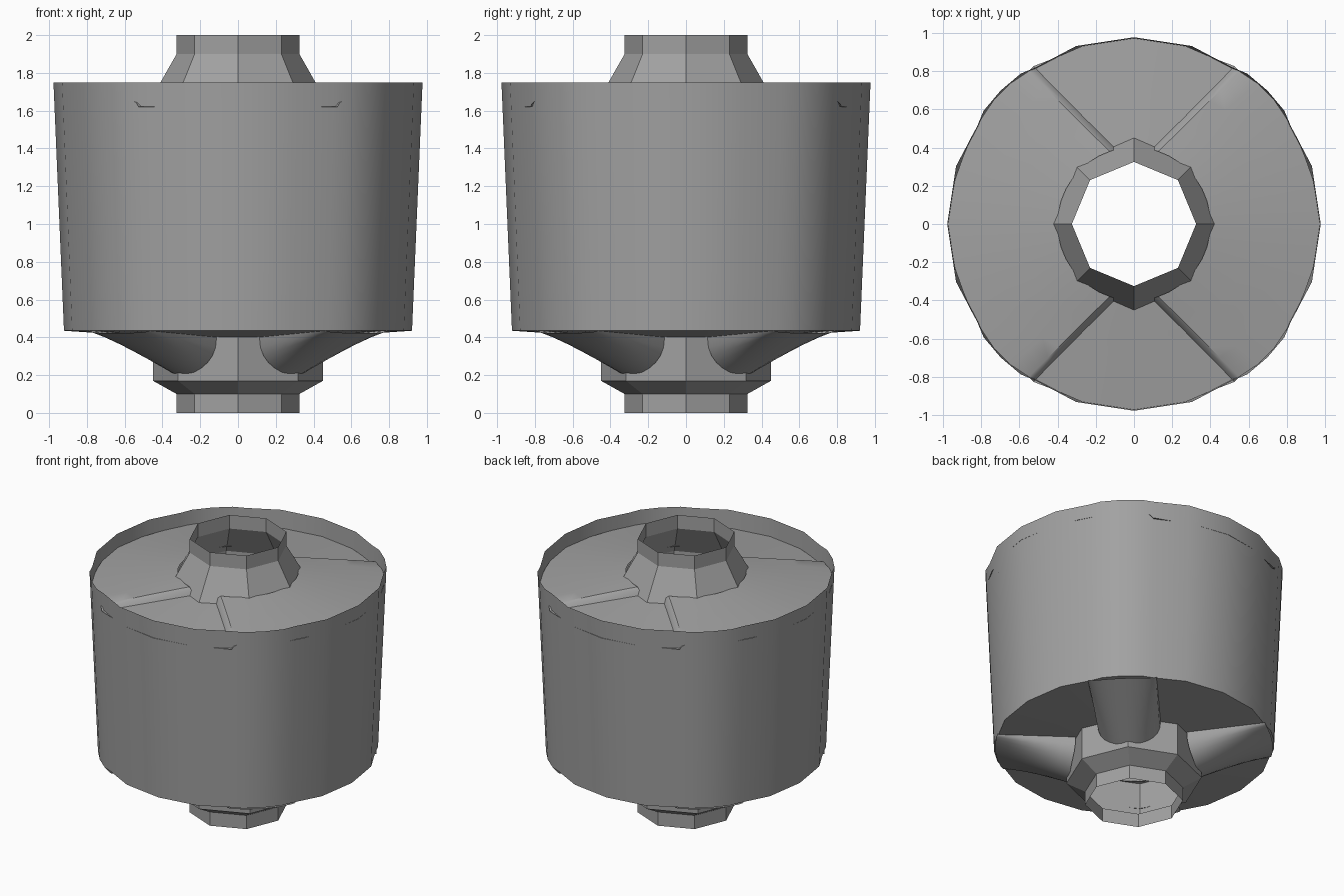
import bpy, math
from math import radians, degrees, sin, cos, asin, sqrt, pi

if "Cube" in bpy.data.objects:
    bpy.data.objects.remove(bpy.data.objects["Cube"])

grey = bpy.data.materials.new("plain grey")
grey.use_nodes = True
grey.diffuse_color = (0.36, 0.36, 0.36, 1)
grey.node_tree.nodes["Principled BSDF"].inputs["Base Color"].default_value = grey.diffuse_color


def polar(az, r, z):
    return (r * cos(radians(az)), r * sin(radians(az)), z)


def loft(name, rows, closed=True, smooth=30):
    """Join rows of equal point count into one quad sheet."""
    n = len(rows[0])
    verts = [p for row in rows for p in row]
    faces = []
    for i in range(len(rows) - 1):
        for j in range(n if closed else n - 1):
            k = (j + 1) % n
            faces.append((i * n + j, i * n + k, (i + 1) * n + k, (i + 1) * n + j))
    mesh = bpy.data.meshes.new(name)
    mesh.from_pydata(verts, [], faces)
    mesh.update()
    mesh.materials.append(grey)
    ob = bpy.data.objects.new(name, mesh)
    bpy.context.collection.objects.link(ob)
    if smooth:
        bpy.ops.object.select_all(action='DESELECT')
        ob.select_set(True)
        bpy.context.view_layer.objects.active = ob
        bpy.ops.object.shade_smooth_by_angle(angle=radians(smooth))
    return ob


# Outline of the drum: one eighth, mirrored and repeated, with a raised rib per diagonal
eighth = [(0, 0.977), (18, 0.979), (32, 0.967), (37, 0.985), (45, 0.987)]
quarter = eighth + [(90 - a, r) for a, r in reversed(eighth[1:-1])]
outline = [(a + 90 * q, r) for q in range(4) for a, r in quarter]


def wall_radius(az):
    """Distance from the axis to the straight-sided outline."""
    az %= 360
    ring = outline + [(360, outline[0][1])]
    for (a0, r0), (a1, r1) in zip(ring, ring[1:]):
        if a0 <= az <= a1:
            s0, s1 = sin(radians(a1 - az)), sin(radians(az - a0))
            return r0 * r1 * sin(radians(a1 - a0)) / (r0 * s0 + r1 * s1)


TAPER = 0.943
BASE, RIM = 0.435, 1.75

# Drum wall, flaring upward
loft("drum_wall", [[polar(a, r * TAPER, BASE) for a, r in outline],
                   [polar(a, r, RIM) for a, r in outline]], smooth=35)

# Drum underside, a shallow cone down to the hub
loft("drum_underside", [[polar(a, 0.41, 0.40) for a, r in outline],
                        [polar(a, r * TAPER, BASE) for a, r in outline]])

# Recessed deck: side sectors stand higher than the front and back sectors
STEP_OFFSET, STEP_WIDTH = 0.21, 0.035
deck_rows = []
for t in [i / 8 for i in range(9)]:
    row = []
    r_mid = 0.40 + t * 0.57
    high = 1.735 - 0.085 * t
    low = 1.685 - 0.065 * t
    lim = 45 + degrees(asin(STEP_OFFSET / r_mid))
    soft = lim - degrees(STEP_WIDTH / r_mid)
    half = [(-soft + 2 * soft * j / 16, high) for j in range(17)]
    half += [((soft + lim) / 2, high - (high - low) * 0.3), (lim, low)]
    half += [(lim + (180 - 2 * lim) * j / 8, low) for j in range(1, 9)]
    half += [(180 - (soft + lim) / 2, high - (high - low) * 0.3)]
    for turn in (0, 180):
        for az, z in half:
            r = 0.40 + t * (wall_radius(az + turn) * 0.996 - 0.40)
            row.append(polar(az + turn, r, z))
    deck_rows.append(row)
loft("recessed_deck", deck_rows)

# Octagonal hub, an open tube through the whole drum
hub_profile = [(0.325, 0), (0.325, 0.10), (0.45, 0.17), (0.45, 1.68), (0.325, 1.90), (0.325, 2.0)]
loft("hub", [[polar(45 * k, r, z) for k in range(8)] for r, z in hub_profile], smooth=0)

# Four rounded arms running from the hub out to the ribs
for k, name in enumerate(("back_left", "back_right", "front_right", "front_left")):
    ang = radians(45 + 90 * k)
    rows = []
    for s in [i / 6 for i in range(7)]:
        reach = 0.425 + s * 0.495
        width = 0.21 + s * 0.02
        top = 0.41 + s * 0.027
        depth = 0.21 - s * 0.195
        row = []
        for j in range(15):
            th = pi * j / 14
            u = width * cos(th)
            d = sqrt(reach ** 2 - u ** 2)
            row.append((d * cos(ang) - u * sin(ang), d * sin(ang) + u * cos(ang),
                        top - depth * sin(th) ** 0.8))
        rows.append(row)
    loft(name + "_arm", rows, closed=False, smooth=40)
